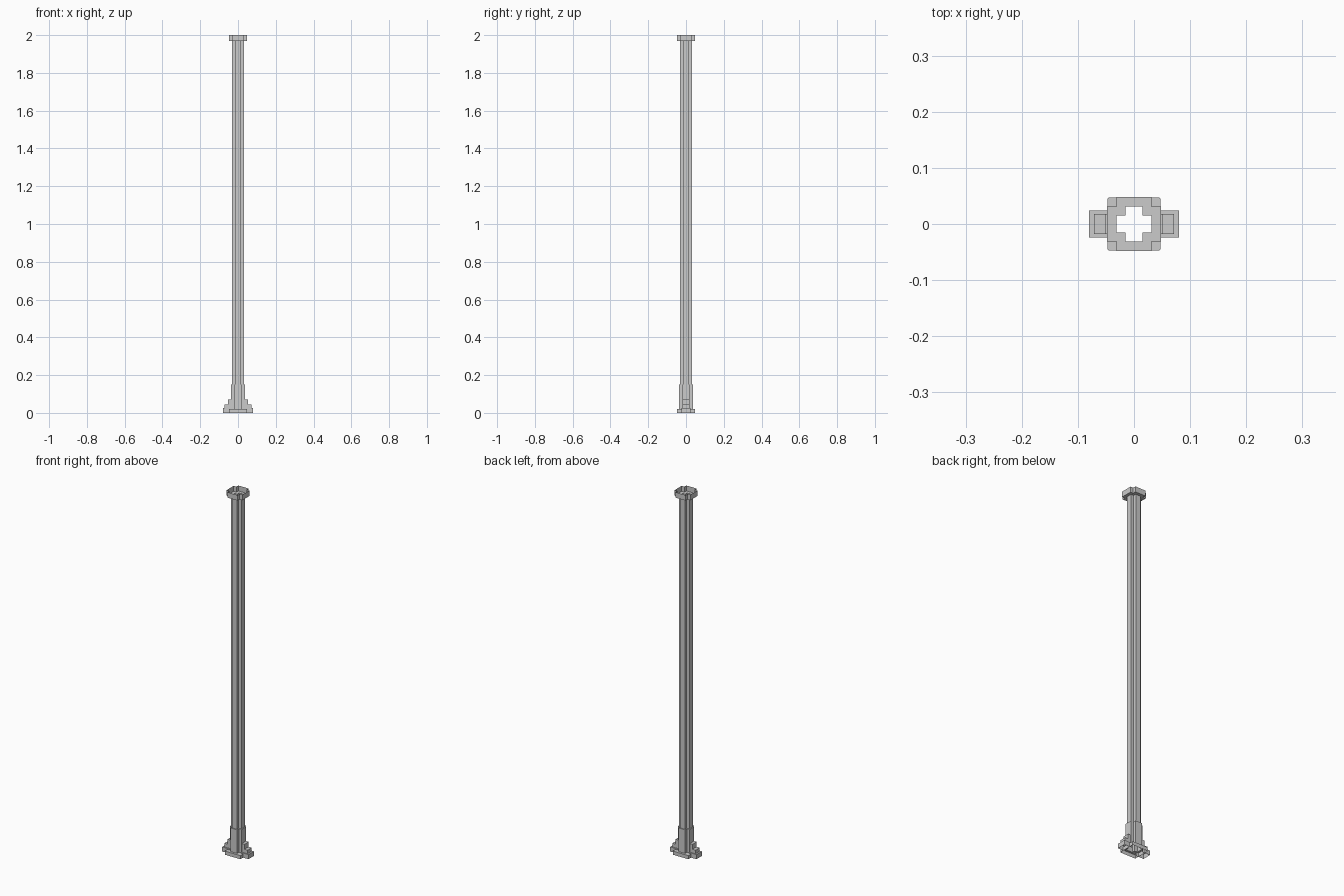
import bpy
import bmesh

if "Cube" in bpy.data.objects:
    bpy.data.objects.remove(bpy.data.objects["Cube"])


def loft(name, rings, closed=True, cap=False):
    """Skin a stack of matching outlines into a flat-shaded shell."""
    bm = bmesh.new()
    rows = [[bm.verts.new(p) for p in ring] for ring in rings]
    for low, high in zip(rows, rows[1:]):
        n = len(low)
        for i in range(n if closed else n - 1):
            j = (i + 1) % n
            bm.faces.new((low[i], low[j], high[j], high[i]))
    if cap:
        bm.faces.new(rows[-1])
    mesh = bpy.data.meshes.new(name)
    bm.to_mesh(mesh)
    bm.free()
    obj = bpy.data.objects.new(name, mesh)
    bpy.context.collection.objects.link(obj)
    return obj


def cross(h, a, z):
    """Plus-shaped outline: arm reach h, arm half-width a."""
    corner = [(h, -a), (h, a), (a, a)]
    pts = []
    for _ in range(4):
        pts += [(x, y, z) for x, y in corner]
        corner = [(-y, x) for x, y in corner]
    return pts


def foot_ring(x, w, z):
    return [(0.034, -w, z), (x, -w, z), (x, w, z), (0.034, w, z)]


POST = (0.031, 0.0148)
SLEEVE = (0.036, 0.0195)
COLLAR = (0.048, 0.031)
BASE = (0.0475, 0.045)

# Hollow cross-section post
loft("post", [cross(*POST, 0.15), cross(*POST, 1.97)])

# Open-topped collar with a flange below
loft("top_collar", [cross(*POST, 1.97), cross(*COLLAR, 1.97), cross(*COLLAR, 2.0)])

# Base plate rising into a sleeve around the post
loft("base_sleeve", [cross(*BASE, 0), cross(*BASE, 0.02), cross(*SLEEVE, 0.02),
                     cross(*SLEEVE, 0.15), cross(*POST, 0.15)])

# Stepped feet on either side
tiers = [(0.08, 0.024, 0.025), (0.071, 0.018, 0.045), (0.052, 0.018, 0.072)]
rings, z0 = [], 0.0
for x, w, z1 in tiers:
    rings += [foot_ring(x, w, z0), foot_ring(x, w, z1)]
    z0 = z1
feet = loft("stepped_feet", rings, closed=False, cap=True)
mirror = feet.modifiers.new("Mirror", "MIRROR")
mirror.use_axis[0] = True
mirror.use_mirror_merge = False
